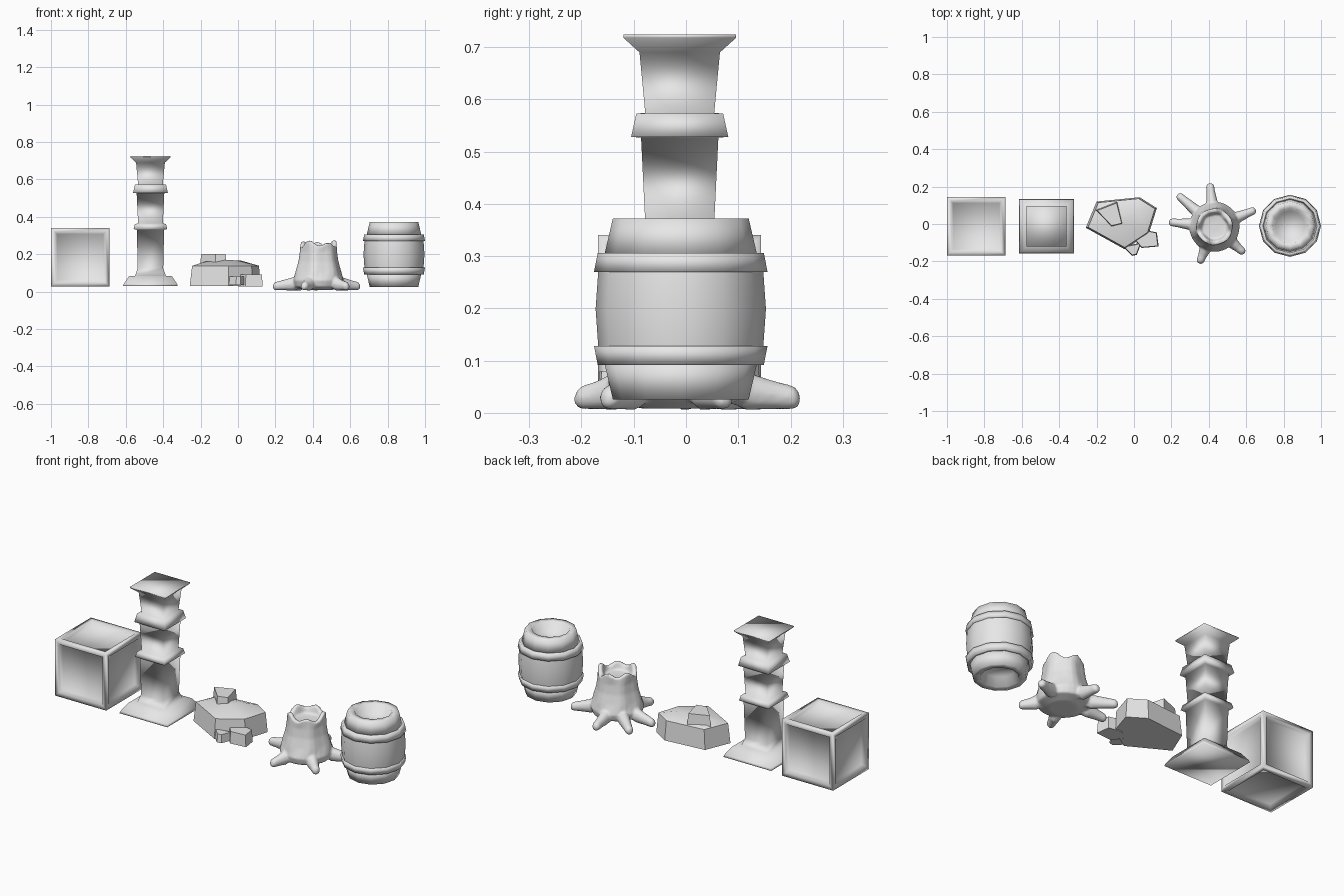
import bpy, bmesh, math
from mathutils import Vector

cube = bpy.data.objects.get("Cube")
if cube:
    bpy.data.objects.remove(cube, do_unlink=True)

GREY = (0.8, 0.8, 0.8, 1.0)
stone_grey = bpy.data.materials.new("plain_grey")
stone_grey.use_nodes = True
stone_grey.diffuse_color = GREY
stone_grey.node_tree.nodes["Principled BSDF"].inputs["Base Color"].default_value = GREY


def finish(name, bm, location=(0, 0, 0), sharp_angle=None):
    """Turn a bmesh into a smooth-shaded object."""
    bmesh.ops.recalc_face_normals(bm, faces=bm.faces)
    mesh = bpy.data.meshes.new(name)
    bm.to_mesh(mesh)
    bm.free()
    mesh.materials.append(stone_grey)
    mesh.shade_smooth()
    if sharp_angle:
        mesh.set_sharp_from_angle(angle=math.radians(sharp_angle))
    obj = bpy.data.objects.new(name, mesh)
    obj.location = location
    bpy.context.collection.objects.link(obj)
    return obj


def loft(bm, rings, closed=False):
    """Skin a list of equal rings; cap the ends or join last to first."""
    loops = [[bm.verts.new(p) for p in ring] for ring in rings]
    pairs = list(zip(loops, loops[1:]))
    if closed:
        pairs.append((loops[-1], loops[0]))
    else:
        bm.faces.new(loops[0])
        bm.faces.new(loops[-1])
    n = len(loops[0])
    for low, high in pairs:
        for i in range(n):
            j = (i + 1) % n
            bm.faces.new((low[i], low[j], high[j], high[i]))


def circle(r, z, sides, turn=0.0):
    angles = [turn + math.tau * i / sides for i in range(sides)]
    return [Vector((r * math.cos(a), r * math.sin(a), z)) for a in angles]


def lathe(name, profile, sides, location, closed=False, turn=0.0):
    bm = bmesh.new()
    loft(bm, [circle(r, z, sides, turn) for r, z in profile], closed)
    return finish(name, bm, location)


# Crate: a box with a sunken panel on every side
bm = bmesh.new()
bmesh.ops.create_cube(bm, size=0.312)
panels = bm.faces[:]
bmesh.ops.inset_individual(bm, faces=panels, thickness=0.032)
bmesh.ops.inset_individual(bm, faces=panels, thickness=0.014, depth=-0.02)
finish("crate", bm, (-0.844, -0.012, 0.184))

# Square column: half widths at each height
column = [(0.146, 0.03), (0.142, 0.042), (0.115, 0.082), (0.082, 0.085),
          (0.068, 0.125), (0.073, 0.33), (0.09, 0.335), (0.083, 0.362),
          (0.066, 0.364), (0.074, 0.527), (0.093, 0.528), (0.083, 0.573),
          (0.066, 0.574), (0.077, 0.69), (0.108, 0.718), (0.108, 0.724)]
lathe("column", [(h * math.sqrt(2), z) for h, z in column], 4,
      (-0.468, -0.012, 0), turn=math.pi / 4)

# Barrel: bulging body, two hoops and two hollow ends
SPOT = (0.834, -0.01, 0)
MID = 0.199
lathe("barrel_body", [(0.154, 0.1), (0.158, 0.128), (0.163, MID), (0.158, 0.27),
                      (0.154, 0.298)], 12, SPOT)
for side, label in ((-1, "bottom"), (1, "top")):
    hoop = [(0.15, 0.071), (0.166, 0.071), (0.159, 0.107), (0.14, 0.107)]
    end = [(0.147, 0.1), (0.13, 0.173), (0.095, 0.173), (0.08, 0.125)]
    lathe("barrel_hoop_" + label, [(r, MID + side * d) for r, d in hoop], 12, SPOT, closed=True)
    lathe("barrel_end_" + label, [(r, MID + side * d) for r, d in end], 12, SPOT)


# Rocks: hulls of a ground outline and a smaller raised outline
def rock(name, outline, low, high, shrink, peaks=()):
    bm = bmesh.new()
    mid = sum((Vector(p) for p in outline), Vector((0, 0))) / len(outline)
    for x, y in outline:
        top = mid + (Vector((x, y)) - mid) * shrink
        bm.verts.new((x, y, low))
        bm.verts.new((top.x, top.y, high))
    for p in peaks:
        bm.verts.new(p)
    bmesh.ops.convex_hull(bm, input=bm.verts[:])
    bmesh.ops.delete(bm, geom=[v for v in bm.verts if not v.link_faces], context="VERTS")
    finish(name, bm, sharp_angle=35)


rock("main_rock", [(-0.258, -0.02), (-0.2, 0.12), (0.03, 0.143), (0.122, 0.085),
                   (0.08, -0.05), (-0.05, -0.135)], 0.03, 0.138, 0.94,
     [(-0.06, 0.0, 0.17), (-0.17, 0.04, 0.162), (0.02, 0.07, 0.165)])
rock("top_rock", [(-0.205, 0.075), (-0.09, 0.12), (-0.06, 0.0), (-0.12, -0.015)],
     0.13, 0.2, 0.9)
rock("side_rock", [(0.0, -0.08), (0.05, -0.03), (0.122, -0.045), (0.132, -0.12),
                   (0.04, -0.128)], 0.027, 0.092, 0.93)
rock("front_rock", [(-0.06, -0.12), (-0.01, -0.17), (0.015, -0.165), (0.04, -0.1)],
     0.035, 0.08, 0.85)

# Tree stump: hollow trunk with a jagged rim
CENTRE = Vector((0.43, -0.015, 0))
bm = bmesh.new()
trunk = [(0.07, 0.008), (0.125, 0.025), (0.135, 0.06), (0.12, 0.11), (0.106, 0.16),
         (0.099, 0.21), (0.098, 0.255), (0.078, 0.255), (0.066, 0.222), (0.03, 0.218)]
loft(bm, [circle(r, z, 30) for r, z in trunk])
for v in bm.verts:
    if v.co.z > 0.24:
        a = math.atan2(v.co.y, v.co.x)
        v.co.z += 0.014 * math.sin(5 * a) + 0.008 * math.sin(3 * a + 1)
    elif v.co.z > 0.09:
        a = math.atan2(v.co.y, v.co.x)
        v.co.xy *= 1 + 0.04 * math.sin(6 * a)

# Roots taper from the trunk to their tips
tips = [(0.406, 0.215), (0.648, 0.075), (0.588, -0.155), (0.35, -0.208),
        (0.19, 0.01), (0.235, 0.155)]
for tip in tips:
    reach = Vector((*tip, 0)) - CENTRE
    length = reach.length
    out = reach.normalized()
    across = Vector((-out.y, out.x, 0))
    stations = [(0.06, 0.12, 0.034, 0.05), (0.1, 0.068, 0.036, 0.05),
                (0.13, 0.042, 0.032, 0.038), (length * 0.8, 0.034, 0.024, 0.028),
                (length - 0.008, 0.029, 0.021, 0.023), (length + 0.003, 0.026, 0.011, 0.012)]
    loft(bm, [[out * d + across * p.x * w + Vector((0, 0, z + p.y * h))
               for p in circle(1, 0, 10)] for d, z, w, h in stations])
stump = finish("tree_stump", bm, CENTRE)
remesh = stump.modifiers.new("blend", "REMESH")
remesh.mode = "VOXEL"
remesh.voxel_size = 0.006
remesh.use_smooth_shade = True
soften = stump.modifiers.new("soften", "SMOOTH")
soften.factor = 0.5
soften.iterations = 5
